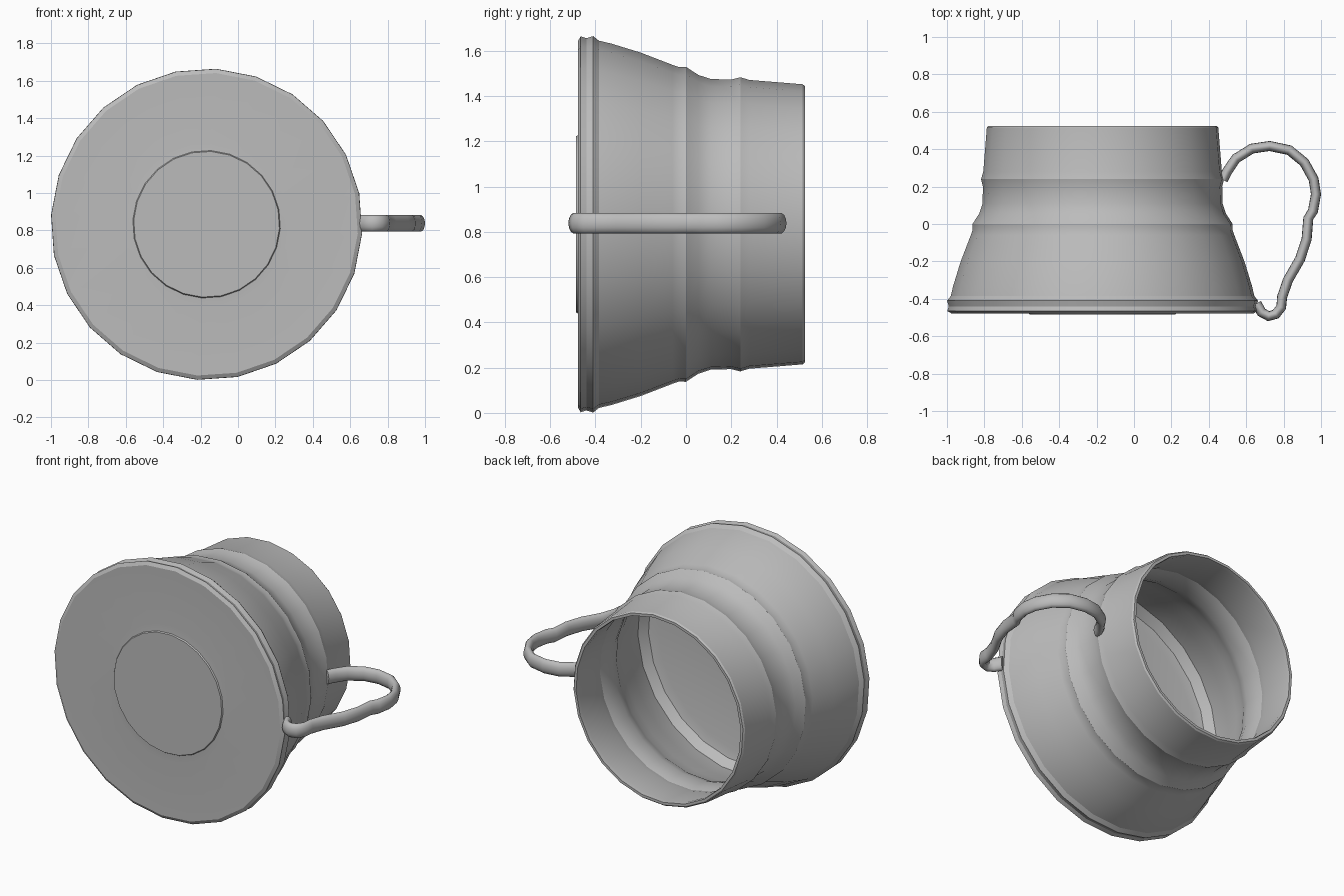
import bpy, bmesh
from math import sin, cos, pi, radians
from mathutils import Vector

default = bpy.data.objects.get("Cube")
if default:
    bpy.data.objects.remove(default, do_unlink=True)

CENTRE_X, CENTRE_Z = -0.168, 0.833

clay = bpy.data.materials.new("plain grey")
clay.use_nodes = True
GREY = (0.5, 0.5, 0.5, 1)
clay.diffuse_color = GREY
clay.node_tree.nodes["Principled BSDF"].inputs["Base Color"].default_value = GREY


def loft(name, rings, angle):
    """Skin a row of equal rings, cap both ends and shade smooth."""
    bm = bmesh.new()
    loops = [[bm.verts.new(p) for p in ring] for ring in rings]
    for a, b in zip(loops, loops[1:]):
        for i in range(len(a)):
            j = (i + 1) % len(a)
            bm.faces.new((a[i], a[j], b[j], b[i]))
    bm.faces.new(loops[0])
    bm.faces.new(loops[-1])
    bmesh.ops.recalc_face_normals(bm, faces=bm.faces)
    mesh = bpy.data.meshes.new(name)
    bm.to_mesh(mesh)
    bm.free()
    mesh.materials.append(clay)
    obj = bpy.data.objects.new(name, mesh)
    bpy.context.collection.objects.link(obj)
    bpy.ops.object.select_all(action="DESELECT")
    obj.select_set(True)
    bpy.context.view_layer.objects.active = obj
    bpy.ops.object.shade_smooth_by_angle(angle=radians(angle))


def ring(y, r, sides=24):
    """Circle around the cup axis, which runs along y."""
    turn = radians(-3.5)
    return [(CENTRE_X + r * cos(turn + 2 * pi * i / sides), y,
             CENTRE_Z + r * sin(turn + 2 * pi * i / sides)) for i in range(sides)]


# Cup: base, foot rim, flared body, two ridges, mouth (y, radius)
outside = [(-.485, .39), (-.477, .395), (-.474, .44), (-.478, .81), (-.465, .832),
           (-.44, .824), (-.41, .833), (-.385, .813), (-.33, .80), (-.2, .76),
           (-.06, .706), (-.03, .696), (0, .697), (.055, .661), (.11, .643),
           (.2, .641), (.24, .651), (.28, .639), (.515, .62), (.525, .612)]
inside = [(.525, .595), (.5, .592), (.28, .612), (.24, .622), (.2, .613),
          (.11, .615), (.055, .633), (0, .666), (-.06, .676), (-.2, .73),
          (-.34, .755), (-.4, .72), (-.415, .66)]
loft("cup", [ring(y, r) for y, r in outside + inside], 24)

# Handle: flattened tube swept along an ear-shaped path (x, y)
path = [(.475, .235), (.497, .28), (.545, .35), (.63, .403), (.725, .417), (.83, .395),
        (.91, .33), (.96, .24), (.973, .16), (.957, .07), (.932, .03), (.923, -.08),
        (.888, -.187), (.823, -.3), (.792, -.39), (.787, -.445), (.758, -.482),
        (.72, -.493), (.682, -.472), (.655, -.425)]
points = [Vector((x, y, CENTRE_Z + .005)) for x, y in path]
up = Vector((0, 0, 1))
tube = []
for k, p in enumerate(points):
    along = (points[min(k + 1, len(points) - 1)] - points[max(k - 1, 0)]).normalized()
    side = along.cross(up)
    tube.append([p + side * .027 * cos(t) + up * .046 * sin(t)
                 for t in (2 * pi * i / 14 for i in range(14))])
loft("handle", tube, 45)
